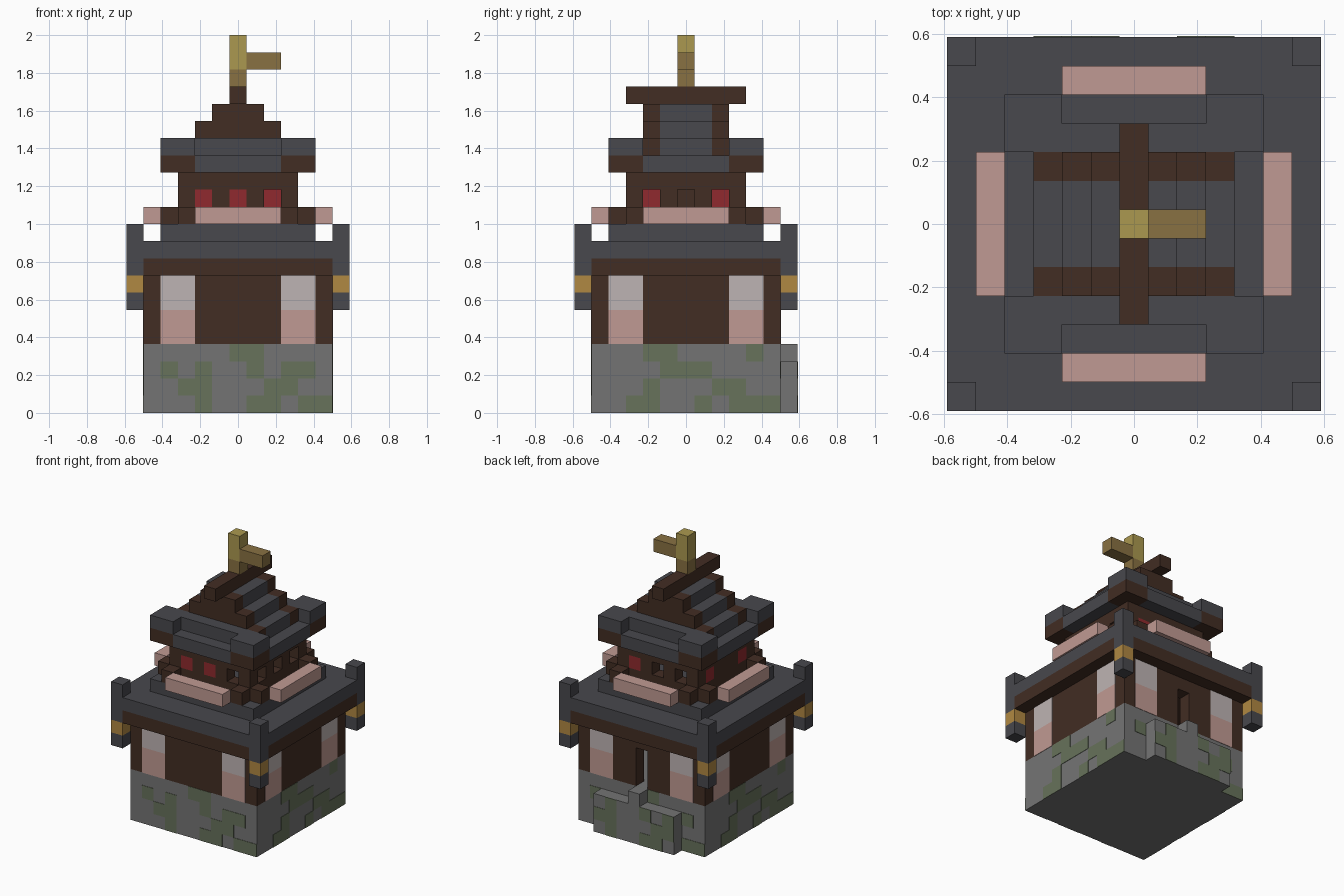
import bpy, bmesh

cube = bpy.data.objects.get("Cube")
if cube:
    bpy.data.objects.remove(cube)

U = 1 / 11  # block size; all part sizes below are in blocks


def material(name, rgb):
    lin = [((c / 255 + 0.055) / 1.055) ** 2.4 for c in rgb] + [1]
    m = bpy.data.materials.new(name)
    m.use_nodes = True
    m.diffuse_color = lin
    m.node_tree.nodes["Principled BSDF"].inputs["Base Color"].default_value = lin
    return m


SLATE = material("dark slate", (72, 72, 77))
BROWN = material("dark wood", (66, 45, 35))
PINK = material("pink plaster", (192, 154, 147))
PALE = material("pale plaster", (190, 180, 179))
STONE = material("grey stone", (116, 116, 116))
MOSS = material("moss", (103, 114, 91))
ORANGE = material("orange band", (176, 136, 66))
GOLD = material("gold", (171, 153, 80))
MUSTARD = material("mustard", (137, 113, 66))
RED = material("red shutter", (144, 42, 46))


def part(name, mat, boxes):
    """One object made of boxes (x0, x1, y0, y1, z0, z1)."""
    bm = bmesh.new()
    for x0, x1, y0, y1, z0, z1 in boxes:
        vs = bmesh.ops.create_cube(bm, size=1)["verts"]
        for v in vs:
            v.co.x = (x1 if v.co.x > 0 else x0) * U
            v.co.y = (y1 if v.co.y > 0 else y0) * U
            v.co.z = (z1 if v.co.z > 0 else z0) * U
    me = bpy.data.meshes.new(name)
    bm.to_mesh(me)
    bm.free()
    me.materials.append(mat)
    ob = bpy.data.objects.new(name, me)
    bpy.context.collection.objects.link(ob)
    return ob


def block(rx, ry, z0, z1):
    return (-rx, rx, -ry, ry, z0, z1)


def turn(b, n):
    """Turn a box about z by n quarter turns."""
    for _ in range(n):
        x0, x1, y0, y1, z0, z1 = b
        b = (-y1, -y0, x0, x1, z0, z1)
    return b


def around(*boxes):
    return [turn(b, n) for b in boxes for n in range(4)]


def mirror_x(b):
    return (-b[1], -b[0]) + b[2:]


def mirror_y(b):
    return b[:2] + (-b[3], -b[2]) + b[4:]


# Stone base with a stepped slab at the back
part("stone_base", STONE, [block(5.5, 5.5, 0, 4)])
part("back_slab", STONE, [(-3.5, 3.5, 5.5, 6.5, 0, 3), (-.5, .5, 5.5, 6.5, 3, 4)])

# Moss patches, top row first, one pattern per side
FRONT_MOSS = [".....##....", ".#.#..#.##.", "..##...##..", "...#..##.##"]
SIDE_MOSS = ["...##....#.", "....###....", "...#...##..", "..##..#.###"]
patches = []
for side in range(4):
    for row, line in enumerate(SIDE_MOSS if side % 2 else FRONT_MOSS):
        for col, mark in enumerate(line):
            if mark == "#":
                x, z = col - 5.5, 3 - row
                on_slab = side == 2 and z < 3 and abs(x + .5) < 3.5
                y = -6.5 if on_slab else -5.5
                patches.append(turn((x, x + 1, y - .03, y + .01, z, z + 1), side))
part("moss_patches", MOSS, patches)

# Lower hall: hollow walls, with a narrow doorway at the back
full_wall = (-5.5, 5.5, -5.5, -4.5, 4, 8)
walls = [turn(full_wall, n) for n in (0, 1, 3)]
door_side = (.5, 5.5, 4.5, 5.5, 4, 8)
part("lower_walls", BROWN, walls + [door_side, mirror_x(door_side), (-.5, .5, 4.5, 5.5, 7, 8)])
for name, mat, z in (("lower_panels", PINK, 4), ("upper_panels", PALE, 6)):
    panel = (2.5, 4.5, -5.53, -4.47, z, z + 2)
    part(name, mat, around(panel, mirror_x(panel)))

# Lower eaves, roof and corner posts
part("eave_beams", BROWN, [block(5.5, 6.5, 8, 9), block(6.5, 5.5, 8, 9)])
part("lower_roof", SLATE, [block(6.5, 6.5, 9, 10), block(4.5, 4.5, 10, 11)])
for name, mat, z0, z1 in (("post_feet", SLATE, 6, 7), ("post_bands", ORANGE, 7, 8),
                          ("post_tops", SLATE, 8, 11)):
    part(name, mat, around((5.5, 6.5, 5.5, 6.5, z0, z1)))

# Balcony planks with wooden blocks at the corners
part("balcony_planks", PINK, around((-2.5, 2.5, -5.5, -4.5, 11, 12)))
corner = (2.5, 3.5, -4.5, -3.5, 11, 12)
part("balcony_blocks", BROWN, around(corner, mirror_x(corner)))

# Upper hall: bands and a row of posts; R is a shutter, W is wood, a dot is open
wood = around((-3.5, 3.5, -3.5, -2.5, 11, 12), (-3.5, 3.5, -3.5, -2.5, 13, 14))
shutters = []
for side, line in enumerate(("WRWRW.W", "W.W.W.W", "W.W.WRW"[::-1], "WRWWWRW")):
    for i, mark in enumerate(line):
        cell = turn((i - 3.5, i - 2.5, -3.5, -2.5, 12, 13), side)
        if mark == "W":
            wood.append(cell)
        elif mark == "R":
            shutters.append(cell)
part("upper_walls", BROWN, wood)
part("red_shutters", RED, shutters)

# Upper eaves with raised corners on wooden brackets
part("upper_eaves", SLATE, [block(2.5, 4.5, 14, 15), block(4.5, 2.5, 14, 15)])
part("eave_brackets", BROWN, around((2.5, 4.5, 2.5, 4.5, 14, 15)))
part("eave_corners", SLATE, around((2.5, 4.5, 2.5, 4.5, 15, 16)))
ledge = (-2.5, 2.5, 2.5, 3.5, 15, 16)
part("gable_ledges", SLATE, [ledge, mirror_y(ledge)])

# Stepped gable roof
tiles, gables = [], []
for step in range(3):
    r, z = 3.5 - step, 15 + step
    tiles.append(block(r, 1.5, z, z + 1))
    bar = (-r, r, 1.5, 2.5, z, z + 1)
    gables += [bar, mirror_y(bar)]
part("gable_tiles", SLATE, tiles)
part("gable_ends", BROWN, gables)
part("ridge_beam", BROWN, [block(.5, 3.5, 18, 19)])

# Finial with a small flag
part("finial_foot", MUSTARD, [block(.5, .5, 19, 20)])
part("finial_top", GOLD, [block(.5, .5, 20, 22)])
part("flag", MUSTARD, [(.5, 2.5, -.5, .5, 20, 21)])
